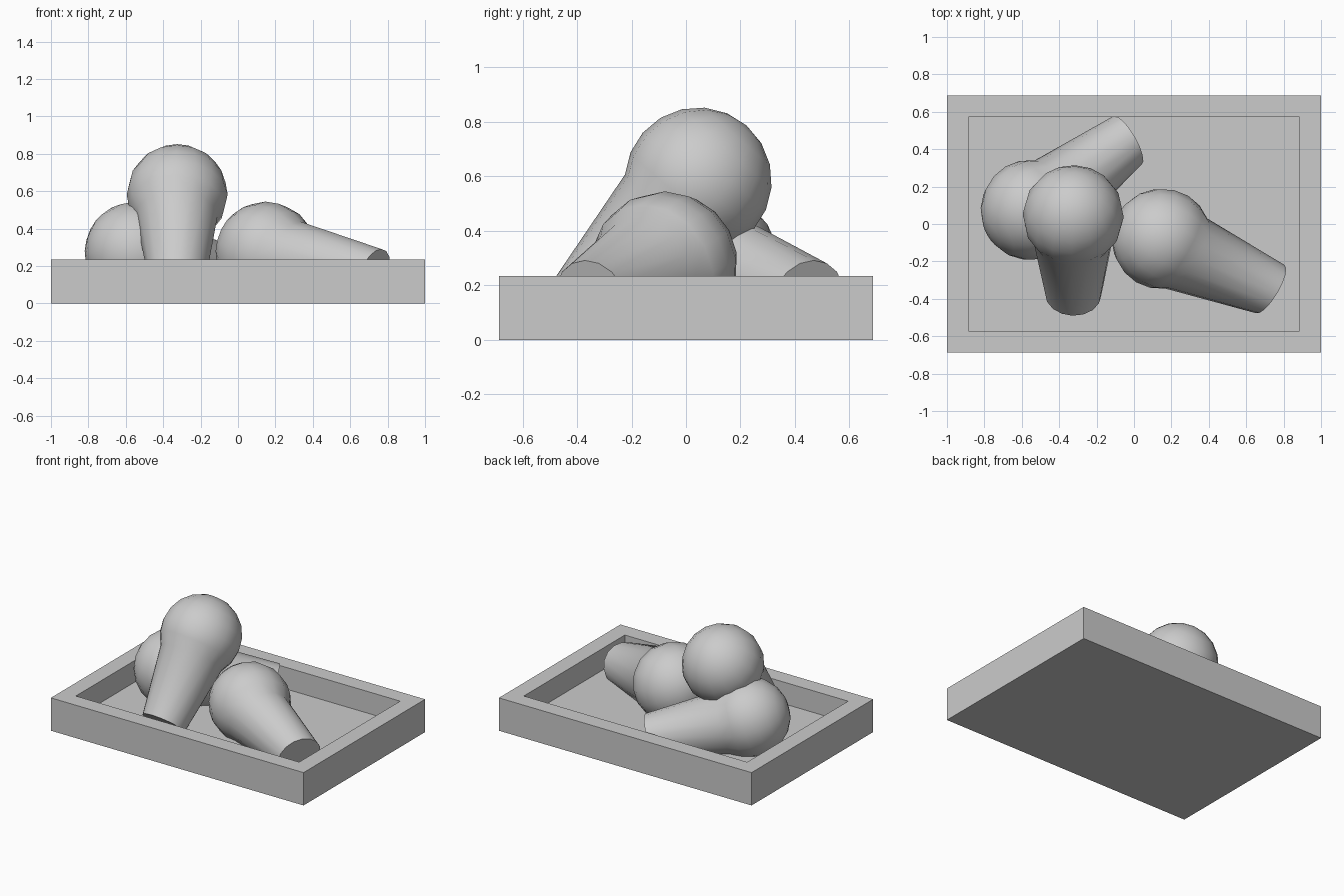
import bpy, bmesh, math
from mathutils import Vector

old = bpy.data.objects.get("Cube")
if old:
    bpy.data.objects.remove(old, do_unlink=True)

grey = bpy.data.materials.new("light_grey")
grey.use_nodes = True
grey.diffuse_color = (0.6, 0.6, 0.6, 1)
grey.node_tree.nodes["Principled BSDF"].inputs["Base Color"].default_value = grey.diffuse_color


def finish(bm, name):
    bmesh.ops.recalc_face_normals(bm, faces=bm.faces)
    mesh = bpy.data.meshes.new(name)
    bm.to_mesh(mesh)
    bm.free()
    mesh.materials.append(grey)
    obj = bpy.data.objects.new(name, mesh)
    bpy.context.collection.objects.link(obj)
    return obj


# Open tray: inset the top face of a box, then sink it to the floor
def tray():
    bm = bmesh.new()
    bmesh.ops.create_cube(bm, size=1)
    for v in bm.verts:
        v.co = Vector((v.co.x * 2, v.co.y * 1.374, (v.co.z + 0.5) * 0.235))
    top = max(bm.faces, key=lambda f: f.calc_center_median().z)
    bmesh.ops.inset_region(bm, faces=[top], thickness=0.116, use_even_offset=True)
    floor = bmesh.ops.extrude_face_region(bm, geom=[top])["geom"]
    bmesh.ops.delete(bm, geom=[top], context='FACES')
    for v in floor:
        if isinstance(v, bmesh.types.BMVert):
            v.co.z = 0.08
    finish(bm, "tray")


# Drumstick: ball with its cap cut off and the rim pulled out to a narrower flat end
def drumstick(name, centre, heading, dip, tip):
    centre, tip = Vector(centre), Vector(tip)
    h, d = math.radians(heading), math.radians(dip)
    axis = Vector((math.cos(h) * math.cos(d), math.sin(h) * math.cos(d), -math.sin(d)))
    turn = axis.to_track_quat('Z', 'Y')
    radius, end_radius = 0.27, 0.15
    bm = bmesh.new()
    bmesh.ops.create_uvsphere(bm, u_segments=16, v_segments=10, radius=radius)
    cut = radius * math.cos(math.radians(45))
    bmesh.ops.delete(bm, geom=[v for v in bm.verts if v.co.z > cut], context='VERTS')
    for v in bm.verts:
        v.co = turn @ v.co + centre
    rim = [e for e in bm.edges if e.is_boundary]
    grown = bmesh.ops.extrude_edge_only(bm, edges=rim)["geom"]
    ring = [v for v in grown if isinstance(v, bmesh.types.BMVert)]
    middle = sum((v.co for v in ring), Vector()) / len(ring)
    for v in ring:
        v.co = tip + (v.co - middle).normalized() * end_radius
    bmesh.ops.holes_fill(bm, edges=[e for e in bm.edges if e.is_boundary], sides=0)
    obj = finish(bm, name)
    bpy.ops.object.select_all(action='DESELECT')
    obj.select_set(True)
    bpy.context.view_layer.objects.active = obj
    bpy.ops.object.shade_smooth_by_angle(angle=math.radians(40))


tray()
drumstick("front_drumstick", (0.15, -0.08, 0.275), -31, 17, (0.728, -0.348, 0.148))
drumstick("back_drumstick", (-0.55, 0.075, 0.275), 30.5, 17, (-0.035, 0.447, 0.148))
drumstick("top_drumstick", (-0.325, 0.045, 0.583), -92, 49, (-0.325, -0.377, 0.115))
